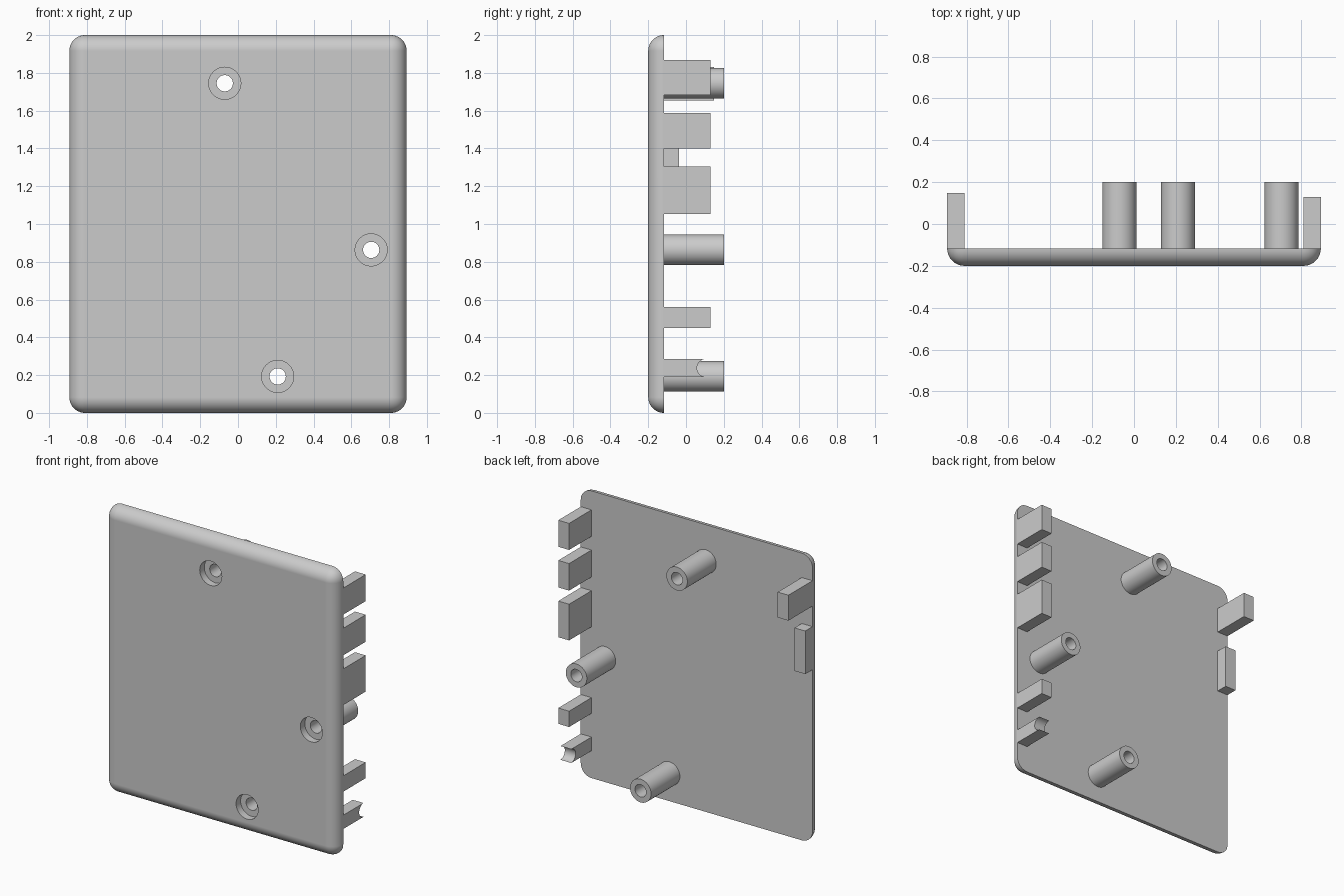
import bpy, bmesh, math
from mathutils import Matrix, Vector

if "Cube" in bpy.data.objects:
    bpy.data.objects.remove(bpy.data.objects["Cube"])

grey = bpy.data.materials.new("plain_grey")
grey.use_nodes = True
COLOUR = (0.6, 0.6, 0.6, 1)
grey.diffuse_color = COLOUR
grey.node_tree.nodes["Principled BSDF"].inputs["Base Color"].default_value = COLOUR

HALF_W, FRONT, BACK, ROUND = 0.893, -0.2, -0.117, 0.083
EMBED = BACK - 0.004


def finish(bm, name):
    bmesh.ops.recalc_face_normals(bm, faces=bm.faces)
    mesh = bpy.data.meshes.new(name)
    bm.to_mesh(mesh)
    bm.free()
    mesh.materials.append(grey)
    obj = bpy.data.objects.new(name, mesh)
    bpy.context.collection.objects.link(obj)
    return obj


def box_mesh(x0, x1, y0, y1, z0, z1):
    bm = bmesh.new()
    centre = Vector((x0 + x1, y0 + y1, z0 + z1)) / 2
    bmesh.ops.create_cube(bm, size=1, matrix=Matrix.Translation(centre)
                          @ Matrix.Diagonal((x1 - x0, y1 - y0, z1 - z0, 1)))
    return bm


def rod(name, x, z, radius, y0, y1):
    bm = bmesh.new()
    place = Matrix.Translation((x, (y0 + y1) / 2, z)) @ Matrix.Rotation(math.pi / 2, 4, "X")
    bmesh.ops.create_cone(bm, cap_ends=True, segments=48, radius1=radius,
                          radius2=radius, depth=y1 - y0, matrix=place)
    return finish(bm, name)


def activate(obj):
    bpy.ops.object.select_all(action="DESELECT")
    obj.select_set(True)
    bpy.context.view_layer.objects.active = obj


def cut(obj, cutter):
    activate(obj)
    mod = obj.modifiers.new("cut", "BOOLEAN")
    mod.operation, mod.solver, mod.object = "DIFFERENCE", "EXACT", cutter
    bpy.ops.object.modifier_apply(modifier=mod.name)
    bpy.data.objects.remove(cutter)


def smooth(obj):
    activate(obj)
    bpy.ops.object.shade_smooth_by_angle(angle=math.radians(35))
    mod = obj.modifiers.new("even_normals", "WEIGHTED_NORMAL")
    mod.keep_sharp = True


# Cover plate: rounded front rim and corners, sharp flat back
bm = box_mesh(-HALF_W, HALF_W, FRONT, 0.2, 0, 2)
rim = [e for e in bm.edges if not all(v.co.y > 0 for v in e.verts)]
bmesh.ops.bevel(bm, geom=rim, offset=ROUND, segments=10, profile=0.5, affect="EDGES")
bmesh.ops.bisect_plane(bm, geom=bm.verts[:] + bm.edges[:] + bm.faces[:],
                       plane_co=(0, BACK, 0), plane_no=(0, 1, 0), clear_outer=True)
open_edges = [e for e in bm.edges if e.is_boundary]
if open_edges:
    bmesh.ops.holes_fill(bm, edges=open_edges)
plate = finish(bm, "cover_plate")

# Screw posts with through holes and recesses in the plate front
for label, x, z in (("upper", -0.07, 1.745), ("side", 0.705, 0.863), ("lower", 0.21, 0.193)):
    post = rod(label + "_screw_post", x, z, 0.081, EMBED, 0.2)
    cut(post, rod("post_hole", x, z, 0.043, -0.3, 0.3))
    smooth(post)
    cut(plate, rod("plate_hole", x, z, 0.043, -0.3, 0.3))
    cut(plate, rod("recess", x, z, 0.085, -0.3, -0.15))
smooth(plate)

# Edge tabs: name, side, back end, bottom, top
TABS = (
    ("left_tab_top", 1, 0.13, 1.683, 1.868),
    ("left_tab_upper", 1, 0.13, 1.4, 1.588),
    ("left_tab_middle", 1, 0.13, 1.053, 1.305),
    ("left_tab_lower", 1, 0.13, 0.45, 0.56),
    ("right_tab_top", -1, 0.148, 1.653, 1.83),
    ("right_tab_short", -1, -0.037, 1.21, 1.51),
)
for name, side, end, low, high in TABS:
    x0, x1 = sorted((side * HALF_W, side * 0.81))
    finish(box_mesh(x0, x1, EMBED, end, low, high), name)

# Bottom tab with a half-round notch in its end
low, high, end = 0.19, 0.286, 0.106
radius, mid = (high - low) / 2, (high + low) / 2
outline = [(EMBED, high), (EMBED, low)]
for i in range(17):
    a = math.pi * i / 16
    outline.append((end - radius * math.sin(a), mid - radius * math.cos(a)))
bm = bmesh.new()
face = bm.faces.new([bm.verts.new((0.81, y, z)) for y, z in outline])
ext = bmesh.ops.extrude_face_region(bm, geom=[face])
bmesh.ops.translate(bm, vec=(HALF_W - 0.81, 0, 0),
                    verts=[g for g in ext["geom"] if isinstance(g, bmesh.types.BMVert)])
smooth(finish(bm, "left_tab_notched"))
